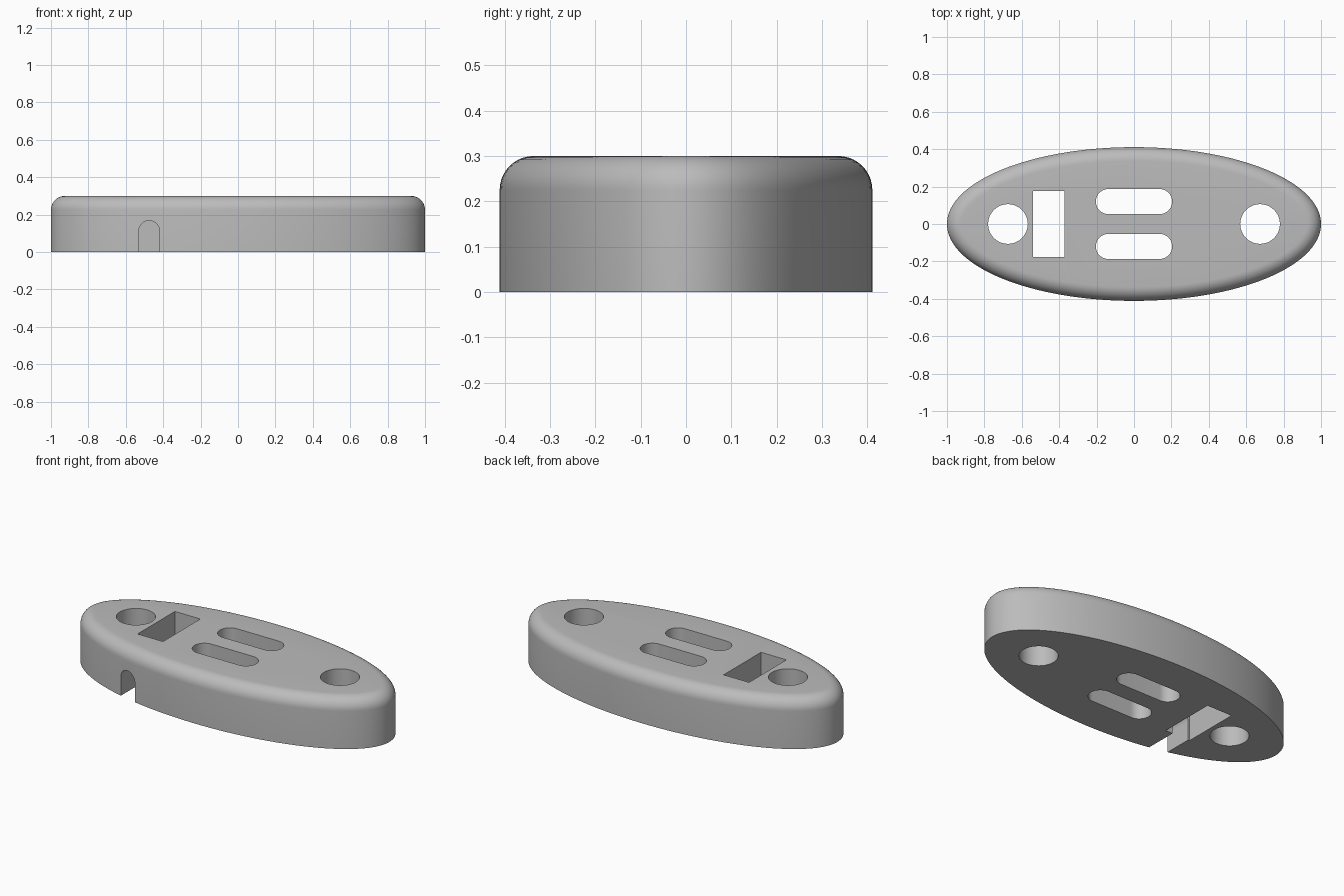
import bpy, bmesh, math
from mathutils import Matrix, Vector

if "Cube" in bpy.data.objects:
    bpy.data.objects.remove(bpy.data.objects["Cube"])

LENGTH, WIDTH, HEIGHT, ROUND = 1.0, 0.411, 0.3, 0.075

grey = bpy.data.materials.new("plain grey")
grey.use_nodes = True
grey.diffuse_color = (0.5, 0.5, 0.5, 1)
grey.node_tree.nodes["Principled BSDF"].inputs["Base Color"].default_value = (0.5, 0.5, 0.5, 1)


def make_object(name, bm):
    bmesh.ops.recalc_face_normals(bm, faces=bm.faces)
    mesh = bpy.data.meshes.new(name)
    bm.to_mesh(mesh)
    bm.free()
    mesh.materials.append(grey)
    obj = bpy.data.objects.new(name, mesh)
    bpy.context.collection.objects.link(obj)
    return obj


def ellipse_ring(inset, z, sides=160):
    """Ellipse moved inward along its own normals."""
    ring = []
    for i in range(sides):
        t = math.tau * i / sides
        normal = Vector((WIDTH * math.cos(t), LENGTH * math.sin(t), 0)).normalized()
        ring.append(Vector((LENGTH * math.cos(t), WIDTH * math.sin(t), z)) - normal * inset)
    return ring


def loft(name, rings):
    bm = bmesh.new()
    loops = [[bm.verts.new(p) for p in ring] for ring in rings]
    for low, high in zip(loops, loops[1:]):
        for i in range(len(low)):
            j = (i + 1) % len(low)
            bm.faces.new((low[i], low[j], high[j], high[i]))
    bm.faces.new(reversed(loops[0]))
    bm.faces.new(loops[-1])
    return make_object(name, bm)


def prism(name, outline, low, high, matrix=Matrix()):
    return loft(name, [[matrix @ Vector((x, y, z)) for x, y in outline] for z in (low, high)])


def arc(cx, cy, r, start, end, steps=24):
    angles = [math.radians(start + (end - start) * i / steps) for i in range(steps + 1)]
    return [(cx + r * math.cos(a), cy + r * math.sin(a)) for a in angles]


# Oval body with a rounded upper rim
rim = [math.pi / 2 * i / 10 for i in range(11)]
body = loft("oval_body", [ellipse_ring(0, 0)] + [
    ellipse_ring(ROUND * (1 - math.cos(a)), HEIGHT - ROUND * (1 - math.sin(a))) for a in rim])

# Round end holes and paired slots
cutters = []
for side in (-1, 1):
    hole = arc(side * 0.674, 0, 0.106, 0, 360, 64)[:-1]
    cutters.append(prism("hole_cutter", hole, -0.1, 0.5))
    slot = arc(0.137, side * 0.12, 0.067, -90, 90) + arc(-0.137, side * 0.12, 0.067, 90, 270)
    cutters.append(prism("slot_cutter", slot, -0.1, 0.5))

# Rectangular opening
window = [(-0.54, -0.176), (-0.372, -0.176), (-0.372, 0.176), (-0.54, 0.176)]
cutters.append(prism("window_cutter", window, -0.1, 0.5))

# Arched cable channel from the front wall into the rectangular opening
arch = [(-0.53, -0.1), (-0.42, -0.1)] + arc(-0.475, 0.113, 0.055, 0, 180)
cutters.append(prism("channel_cutter", arch, 0.1, 0.6, Matrix.Rotation(math.pi / 2, 4, "X")))

bpy.ops.object.select_all(action="DESELECT")
bpy.context.view_layer.objects.active = body
body.select_set(True)
for cutter in cutters:
    mod = body.modifiers.new("cut", "BOOLEAN")
    mod.operation, mod.solver, mod.object = "DIFFERENCE", "EXACT", cutter
    bpy.ops.object.modifier_apply(modifier=mod.name)
    bpy.data.objects.remove(cutter)

bpy.ops.object.shade_smooth_by_angle(angle=math.radians(30))
